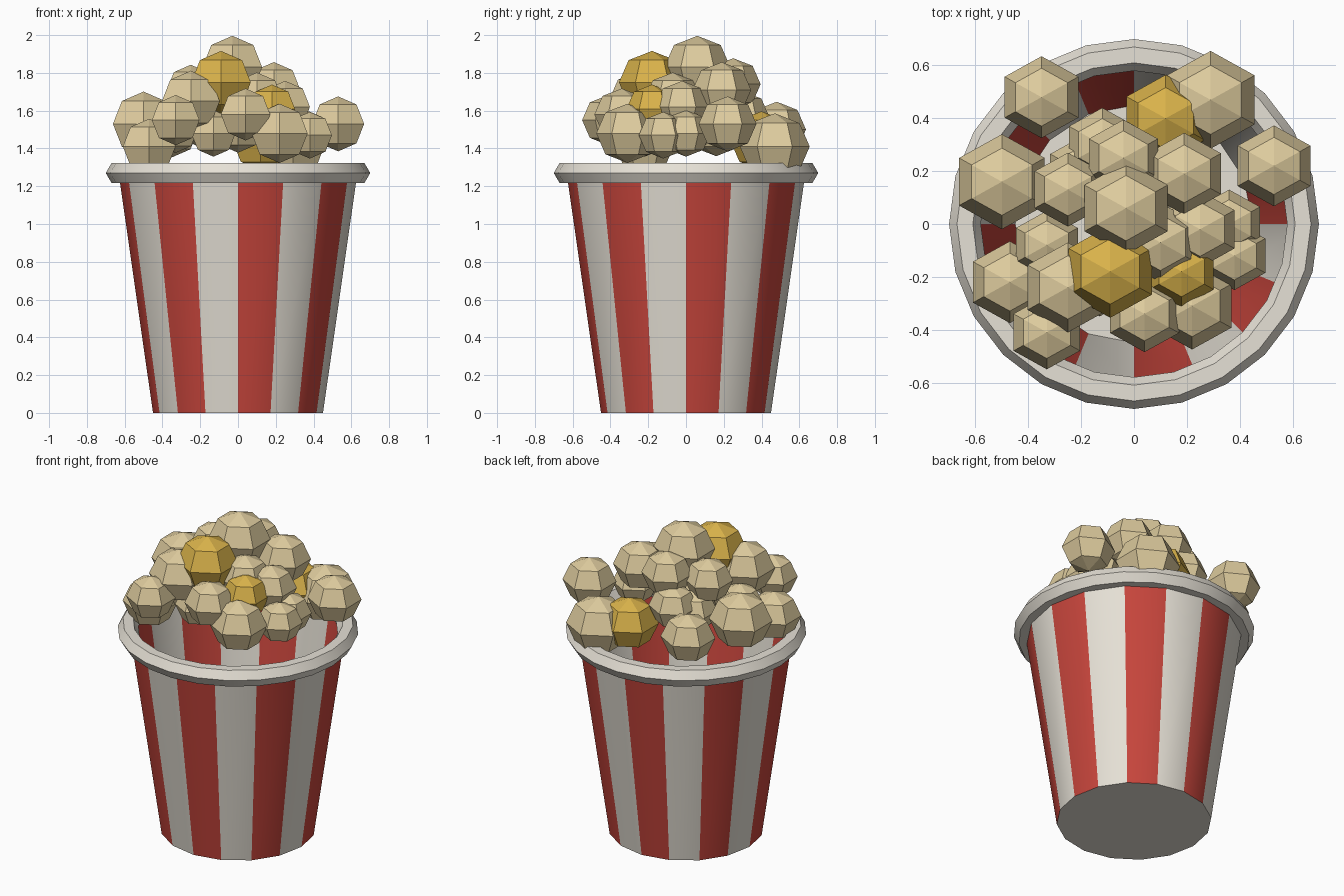
import bpy
import bmesh
from math import sin, cos, pi, radians

if "Cube" in bpy.data.objects:
    bpy.data.objects.remove(bpy.data.objects["Cube"])


def make_material(name, rgb):
    mat = bpy.data.materials.new(name)
    mat.use_nodes = True
    colour = (*rgb, 1.0)
    mat.diffuse_color = colour
    node = next(n for n in mat.node_tree.nodes if n.type == "BSDF_PRINCIPLED")
    node.inputs["Base Color"].default_value = colour
    return mat


white = make_material("paper white", (0.79, 0.75, 0.67))
red = make_material("stripe red", (0.57, 0.06, 0.045))
cream = make_material("popped corn cream", (0.73, 0.60, 0.34))
gold = make_material("buttered corn gold", (0.70, 0.45, 0.07))


def finish(name, bm, materials, smooth=False):
    mesh = bpy.data.meshes.new(name)
    bm.to_mesh(mesh)
    bm.free()
    obj = bpy.data.objects.new(name, mesh)
    bpy.context.collection.objects.link(obj)
    for mat in materials:
        mesh.materials.append(mat)
    if smooth:
        bpy.ops.object.select_all(action="DESELECT")
        obj.select_set(True)
        bpy.context.view_layer.objects.active = obj
        bpy.ops.object.shade_smooth_by_angle(angle=radians(30))
    return obj


def lathe(profile, sides, closed=False, start=0.0):
    """Turn (radius, height) points about z; zero radius becomes a pole."""
    bm = bmesh.new()
    rings = []
    for r, z in profile:
        if r < 1e-6:
            rings.append([bm.verts.new((0, 0, z))] * sides)
        else:
            angles = [start + 2 * pi * i / sides for i in range(sides)]
            rings.append([bm.verts.new((r * cos(a), r * sin(a), z)) for a in angles])
    pairs = list(zip(rings, rings[1:]))
    if closed:
        pairs.append((rings[-1], rings[0]))
    for low, high in pairs:
        for i in range(sides):
            j = (i + 1) % sides
            corners = [low[i], low[j], high[j], high[i]]
            bm.faces.new(list(dict.fromkeys(corners)))
    return bm


# Striped tapered bucket, open at the top, with a plain floor
bucket = lathe([(0.45, 0), (0.632, 1.27)], 16)
bucket.faces.ensure_lookup_table()
for i, face in enumerate(bucket.faces):
    face.material_index = 1 - i % 2
floor_loop = [v for v in bucket.verts if v.co.z < 0.01]
floor_face = bucket.faces.new(floor_loop[::-1])
floor_face.material_index = 0
finish("striped_bucket", bucket, [white, red], smooth=True)

# Rolled rim: a six-sided tube around the mouth
tube = [(0.64 + 0.06 * cos(k * pi / 3), 1.27 + 0.06 * sin(k * pi / 3)) for k in range(6)]
finish("rolled_rim", lathe(tube, 24, closed=True), [white], smooth=True)


# Popcorn: faceted six-sided balls
def popcorn(name, x, y, z, radius, mat):
    arc = [(sin(k * pi / 4), -cos(k * pi / 4)) for k in range(5)]
    arc[-1] = (0, 1)
    obj = finish(name, lathe(arc, 6, start=pi / 2), [mat])
    obj.location = (x, y, z)
    obj.scale = (radius * 1.04, radius, radius * 0.95)


# Each kernel: x, y, height of centre, radius
plain = [
    (-.35, .48, 1.5, .155), (-.5, .16, 1.53, .18), (.53, .22, 1.53, .153),
    (.29, .47, 1.41, .185), (-.03, .06, 1.83, .175), (.19, .19, 1.71, .155),
    (-.12, .3, 1.57, .14), (-.04, .25, 1.74, .145), (-.25, .13, 1.71, .14),
    (-.2, .2, 1.53, .13), (-.33, -.08, 1.5, .13), (-.47, -.22, 1.41, .155),
    (-.33, -.41, 1.55, .14), (-.25, -.24, 1.65, .17), (.04, -.34, 1.58, .145),
    (.22, -.31, 1.48, .165), (.25, -.02, 1.62, .145), (.36, 0, 1.48, .13),
    (.38, -.12, 1.47, .13), (.1, -.07, 1.66, .15), (-.13, -.22, 1.48, .13),
    (0, 0, 1.52, .15),
]
buttered = [(.12, .4, 1.44, .165), (-.09, -.18, 1.75, .175), (.18, -.18, 1.61, .135)]

for n, kernel in enumerate(plain, 1):
    popcorn(f"popcorn_{n}", *kernel, cream)
for n, kernel in enumerate(buttered, 1):
    popcorn(f"buttered_popcorn_{n}", *kernel, gold)
